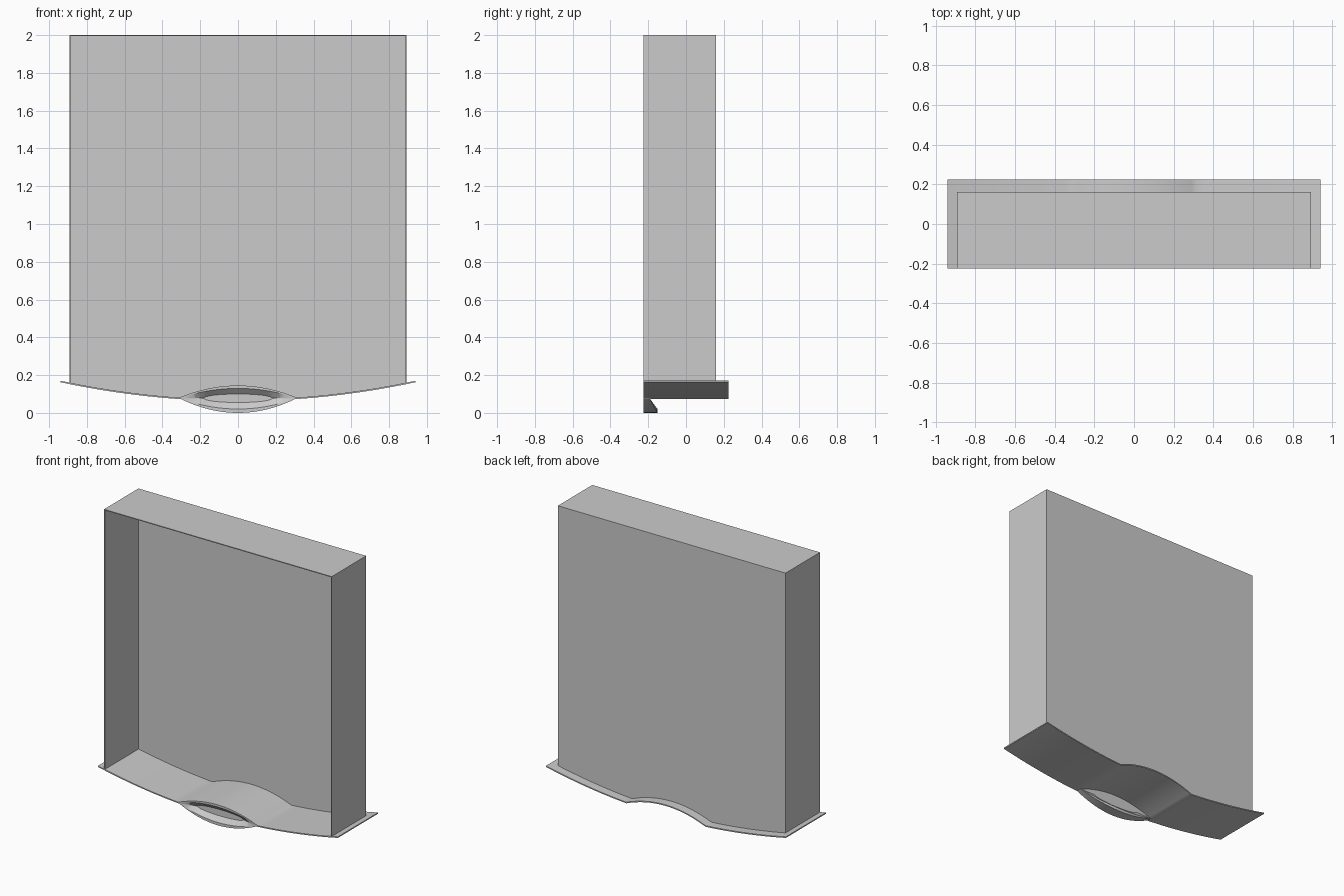
import bpy, bmesh, math

if "Cube" in bpy.data.objects:
    bpy.data.objects.remove(bpy.data.objects["Cube"])

FRONT, BACK = -0.225, 0.225     # depth of the base plate
BOX_BACK, HALF, TOP = 0.16, 0.892, 2.0
WALL = 0.006
LENS = 0.31                     # half width of the finger grip


def make(name, verts, faces, smooth=True):
    me = bpy.data.meshes.new(name)
    me.from_pydata(verts, [], faces)
    bm = bmesh.new()
    bm.from_mesh(me)
    bmesh.ops.remove_doubles(bm, verts=bm.verts, dist=1e-5)
    bmesh.ops.recalc_face_normals(bm, faces=bm.faces)
    bm.to_mesh(me)
    bm.free()
    ob = bpy.data.objects.new(name, me)
    bpy.context.collection.objects.link(ob)
    if smooth:
        bpy.ops.object.select_all(action='DESELECT')
        ob.select_set(True)
        bpy.context.view_layer.objects.active = ob
        bpy.ops.object.shade_smooth_by_angle(angle=math.radians(30))
    return ob


def loft(name, sections):
    """Closed loops of equal length joined into a capped solid."""
    n = len(sections[0])
    verts = [p for s in sections for p in s]
    faces = [[i * n + j, i * n + (j + 1) % n, (i + 1) * n + (j + 1) % n, (i + 1) * n + j]
             for i in range(len(sections) - 1) for j in range(n)]
    faces += [list(range(n)), list(range(len(verts) - n, len(verts)))]
    return make(name, verts, faces)


def plate_z(x):
    """Top of the base plate: shallow bowl with a raised arch in the middle."""
    if abs(x) < LENS:
        return 0.145 - 0.064 * (x / LENS) ** 2
    return 0.0701 + 0.1134 * x * x


def span(half, n):
    return [half * (2 * i / n - 1) for i in range(n + 1)]


# curved base plate
xs = sorted(set([s * (LENS + (0.94 - LENS) * i / 16) for i in range(17) for s in (-1, 1)]
                + span(LENS, 32)))
T = 0.008
loft("base_plate", [[(x, FRONT, plate_z(x)), (x, BACK, plate_z(x)),
                     (x, BACK, plate_z(x) - T), (x, FRONT, plate_z(x) - T)] for x in xs])

# back panel, its lower edge following the plate
loft("back_panel", [[(x, BOX_BACK - WALL, plate_z(x) - T / 2), (x, BOX_BACK, plate_z(x) - T / 2),
                     (x, BOX_BACK, TOP), (x, BOX_BACK - WALL, TOP)]
                    for x in [-HALF] + [x for x in xs if abs(x) < HALF] + [HALF]])


def slab(name, x0, x1, y0, y1, z0, z1):
    loft(name, [[(x, y0, z0), (x, y1, z0), (x, y1, z1), (x, y0, z1)] for x in (x0, x1)])


# side walls and top
z_side = plate_z(HALF) - T / 2
slab("left_wall", -HALF, -HALF + WALL, FRONT, BOX_BACK - WALL, z_side, TOP)
slab("right_wall", HALF - WALL, HALF, FRONT, BOX_BACK - WALL, z_side, TOP)
slab("top_wall", -HALF + WALL, HALF - WALL, FRONT, BOX_BACK - WALL, TOP - WALL, TOP)

# finger grip: lens shaped frame with a dished recess and a tapering lower lip
grip = []
for x in span(LENS - 0.003, 64):
    t = abs(x) / LENS
    s = 1 - t * t
    zt, zb = plate_z(x) - 0.001, 0.077 * t * t
    rim_t, rim_b = zt - 0.014 * s - 0.0005, zb + 0.02 * s + 0.0005
    e = 0.022 * math.sqrt(max(0, 1 - (x / 0.18) ** 2))
    hi, lo = min(0.078 + e, rim_t - 0.0002), max(0.077 - e, rim_b + 0.0002)
    k = max(0, min(1, (0.28 - abs(x)) / 0.10))
    deep = FRONT + 0.001 + 0.027 * k
    back = FRONT + 0.032
    lip = back + 0.042 * s
    grip.append([(x, y, z) for y, z in (
        (FRONT, zb), (lip, zb), (lip, rim_b), (back, lo), (back, hi), (back, zt),
        (FRONT, zt), (FRONT, rim_t), (deep, hi), (deep, lo), (FRONT, rim_b))])
loft("finger_grip", grip)
